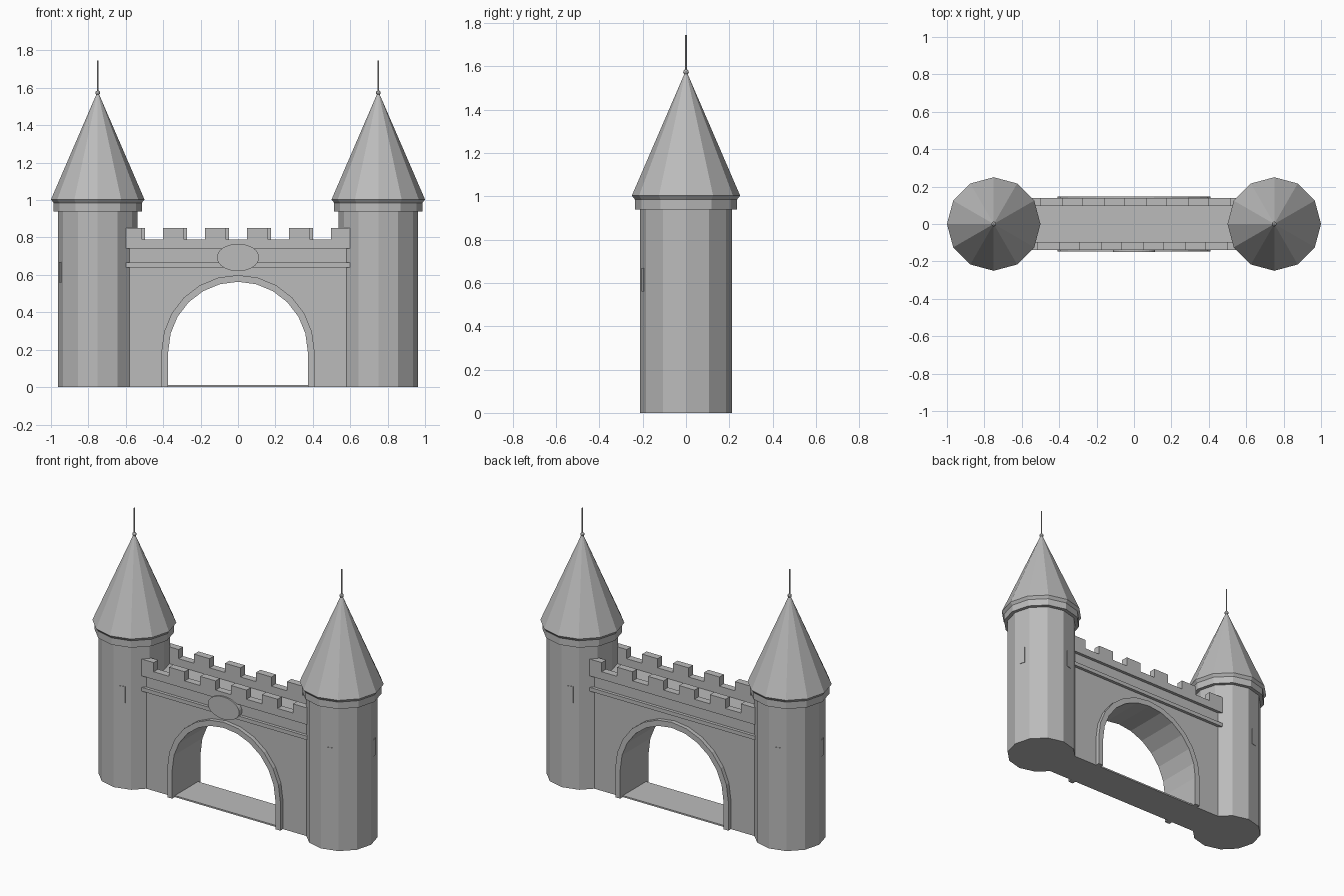
import bpy, bmesh, math
from mathutils import Matrix, Vector

cube = bpy.data.objects.get("Cube")
if cube:
    bpy.data.objects.remove(cube)

stone = bpy.data.materials.new("grey_stone")
stone.use_nodes = True
COLOUR = (0.5, 0.5, 0.5, 1)
stone.diffuse_color = COLOUR
stone.node_tree.nodes["Principled BSDF"].inputs["Base Color"].default_value = COLOUR


def finish(name, bm):
    bmesh.ops.recalc_face_normals(bm, faces=bm.faces)
    mesh = bpy.data.meshes.new(name)
    bm.to_mesh(mesh)
    bm.free()
    mesh.materials.append(stone)
    obj = bpy.data.objects.new(name, mesh)
    bpy.context.collection.objects.link(obj)
    return obj


def add_box(bm, x0, x1, y0, y1, z0, z1):
    size = Matrix.Diagonal((x1 - x0, y1 - y0, z1 - z0, 1))
    middle = Matrix.Translation(((x0 + x1) / 2, (y0 + y1) / 2, (z0 + z1) / 2))
    bmesh.ops.create_cube(bm, size=1, matrix=middle @ size)


def lathe(name, profile, x, sides=12):
    """Stack rings of (radius, height) into a closed faceted solid."""
    bm = bmesh.new()
    rings = []
    for r, z in profile:
        rings.append([bm.verts.new((x + r * math.cos(a), r * math.sin(a), z))
                      for a in (math.tau * i / sides for i in range(sides))])
    for low, high in zip(rings, rings[1:]):
        for i in range(sides):
            j = (i + 1) % sides
            bm.faces.new((low[i], low[j], high[j], high[i]))
    bm.faces.new(rings[0][::-1])
    bm.faces.new(rings[-1])
    return finish(name, bm)


def extrude_y(name, outline, y0, y1):
    """Extrude an (x, z) outline from y0 to y1."""
    bm = bmesh.new()
    face = bm.faces.new([bm.verts.new((x, y0, z)) for x, z in outline])
    out = bmesh.ops.extrude_face_region(bm, geom=[face])
    verts = [v for v in out["geom"] if isinstance(v, bmesh.types.BMVert)]
    bmesh.ops.translate(bm, verts=verts, vec=(0, y1 - y0, 0))
    return finish(name, bm)


def arch(radius, spring=0.19, steps=12):
    """Arch line from the right foot over the top to the left foot."""
    curve = [(radius * math.cos(math.pi * i / steps), spring + radius * math.sin(math.pi * i / steps))
             for i in range(steps + 1)]
    return [(radius, 0)] + curve + [(-radius, 0)]


# Towers with collar, roof, finial and slit windows
TOWER_X, TOWER_R = 0.75, 0.213
for side, x in (("left", TOWER_X), ("right", -TOWER_X)):
    lathe(f"{side}_tower_body", [(TOWER_R, 0), (TOWER_R, 0.96)], x)
    lathe(f"{side}_tower_collar", [(0.236, 0.94), (0.236, 0.99)], x)
    lathe(f"{side}_tower_roof", [(0.236, 0.985), (0.25, 1.003), (0.003, 1.575)], x)
    lathe(f"{side}_spire_rod", [(0.004, 1.56), (0.004, 1.745)], x, 8)
    bm = bmesh.new()
    bmesh.ops.create_icosphere(bm, subdivisions=2, radius=0.013,
                               matrix=Matrix.Translation((x, 0, 1.573)))
    finish(f"{side}_spire_ball", bm)

    bm = bmesh.new()
    apothem = TOWER_R * math.cos(math.pi / 12)
    for quarter in range(4):
        turn = Matrix.Rotation(math.radians(15 + 90 * quarter), 4, 'Z')
        place = Matrix.Translation((x, 0, 0.615)) @ turn @ Matrix.Translation((apothem, 0, 0))
        bmesh.ops.create_cube(bm, size=1, matrix=place @ Matrix.Diagonal((0.006, 0.035, 0.11, 1)))
    finish(f"{side}_tower_windows", bm)

# Gate wall with arched opening, and the sill across it
WALL_X, WALL_Y, TRIM_Y = 0.62, 0.12, 0.14
opening = arch(0.373)
extrude_y("gate_wall", [(WALL_X, 0)] + opening + [(-WALL_X, 0), (-WALL_X, 0.74), (WALL_X, 0.74)],
          -WALL_Y, WALL_Y)
bm = bmesh.new()
add_box(bm, -0.38, 0.38, -WALL_Y, WALL_Y, 0, 0.01)
finish("gate_sill", bm)

# Arch surrounds, string courses and battlements on both faces
for name, s in (("front", -1), ("back", 1)):
    extrude_y(f"{name}_arch_trim", opening + arch(0.409)[::-1], s * 0.115, s * 0.147)
    bm = bmesh.new()
    add_box(bm, -WALL_X, WALL_X, *sorted((s * 0.11, s * TRIM_Y)), 0.64, 0.665)
    finish(f"{name}_string_course", bm)

    inner, outer = sorted((s * 0.095, s * TRIM_Y))
    bm = bmesh.new()
    add_box(bm, -WALL_X, WALL_X, inner, outer, 0.74, 0.79)
    for i in range(6):
        start, end = sorted((s * (0.624 - 0.224 * i), s * (0.512 - 0.224 * i)))
        add_box(bm, start, end, inner, outer, 0.79, 0.85)
    finish(f"{name}_battlements", bm)

# Oval plaque above the arch
bm = bmesh.new()
shape = Matrix.Translation((0, -0.13, 0.693)) @ Matrix.Diagonal((0.113, 1, 0.073, 1))
bmesh.ops.create_cone(bm, cap_ends=True, segments=32, radius1=1, radius2=1, depth=0.04,
                      matrix=shape @ Matrix.Rotation(math.pi / 2, 4, 'X'))
finish("oval_plaque", bm)
